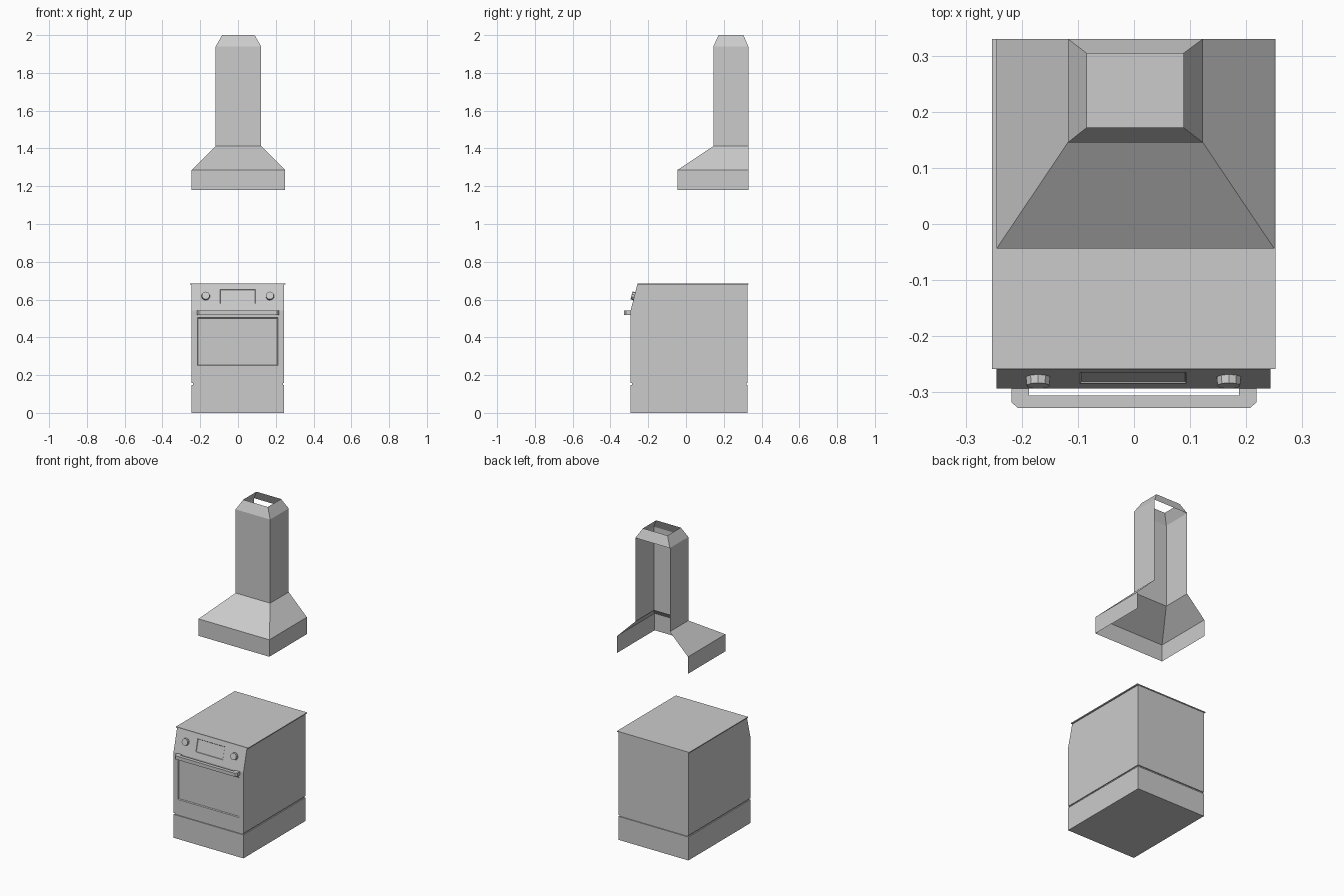
import bpy, bmesh
from mathutils import Matrix, Vector
from math import atan2, pi

if "Cube" in bpy.data.objects:
    bpy.data.objects.remove(bpy.data.objects["Cube"])


def finish(bm, name, recalc=True):
    if recalc:
        bmesh.ops.recalc_face_normals(bm, faces=bm.faces)
    me = bpy.data.meshes.new(name)
    bm.to_mesh(me)
    bm.free()
    ob = bpy.data.objects.new(name, me)
    bpy.context.collection.objects.link(ob)
    return ob


def box(name, lo, hi):
    bm = bmesh.new()
    lo, hi = Vector(lo), Vector(hi)
    bmesh.ops.create_cube(bm, size=1, matrix=Matrix.Translation((lo + hi) / 2)
                          @ Matrix.Diagonal((*(hi - lo), 1)))
    return finish(bm, name)


def prism(points, offset):
    bm = bmesh.new()
    face = bm.faces.new([bm.verts.new(p) for p in points])
    new = bmesh.ops.extrude_face_region(bm, geom=[face], use_keep_orig=True)["geom"]
    bmesh.ops.translate(bm, vec=offset, verts=[g for g in new if isinstance(g, bmesh.types.BMVert)])
    bmesh.ops.recalc_face_normals(bm, faces=bm.faces)
    return bm


# Stove dimensions
X0, X1 = -0.245, 0.243
FRONT, BACK = -0.293, 0.326
Z_BEND, Z_TOP, Y_TOP = 0.542, 0.680, -0.258


def front_y(z):
    return FRONT + max(0, z - Z_BEND) * (Y_TOP - FRONT) / (Z_TOP - Z_BEND)


def recess(bm, face, x, z, rim, depth):
    # Cut a rectangular sunken panel into a front face
    cz = face.calc_center_median().z
    bmesh.ops.inset_individual(bm, faces=[face], thickness=0.01)
    for v in face.verts:
        v.co.x = x[0] if v.co.x < 0 else x[1]
        v.co.z = z[0] if v.co.z < cz else z[1]
        v.co.y = front_y(v.co.z)
    bmesh.ops.inset_individual(bm, faces=[face], thickness=rim, depth=-depth)


# Oven body with sloped control panel
profile = [(FRONT, 0.157), (FRONT, Z_BEND), (Y_TOP, Z_TOP), (BACK, Z_TOP), (BACK, 0.157)]
bm = prism([(X0, y, z) for y, z in profile], (X1 - X0, 0, 0))
fronts = sorted((f for f in bm.faces if f.normal.y < -0.5),
                key=lambda f: f.calc_center_median().z)
recess(bm, fronts[0], (-0.215, 0.212), (0.250, 0.504), 0.006, 0.005)
recess(bm, fronts[1], (-0.096, 0.093), (0.578, 0.654), 0.003, 0.003)
finish(bm, "oven_body", recalc=False)

# Drawer, recessed gap and cooktop
box("drawer", (X0, FRONT, 0), (X1, BACK, 0.148))
box("drawer_gap", (X0 + 0.006, FRONT + 0.006, 0.148), (X1 - 0.006, BACK - 0.006, 0.157))
box("cooktop", (-0.253, Y_TOP, Z_TOP), (0.252, 0.33, 0.686))

# Door handle, a U-shaped bar with clipped corners
half = [(0.187, FRONT), (0.218, FRONT), (0.218, -0.318), (0.207, -0.328)]
outline = half + [(-x, y) for x, y in reversed(half)] + [(-0.187, -0.306), (0.187, -0.306)]
finish(prism([(x, y, 0.519) for x, y in outline], (0, 0, 0.022)), "door_handle")

# Knobs, standing square to the control panel
tilt = atan2(Y_TOP - FRONT, Z_TOP - Z_BEND)
for name, x in (("knob_left", -0.171), ("knob_right", 0.169)):
    bm = bmesh.new()
    bmesh.ops.create_cone(bm, cap_ends=True, segments=10, radius1=0.023, radius2=0.021, depth=0.018,
                          matrix=Matrix.Translation((x, front_y(0.618), 0.618))
                          @ Matrix.Rotation(pi / 2 - tilt, 4, 'X')
                          @ Matrix.Translation((0, 0, 0.006)))
    finish(bm, name)

# Extractor hood: thin shell, open at the back, bottom and top
bm = bmesh.new()
rings = []
for x0, x1, y0, y1, z in [(-0.245, 0.250, -0.044, 0.33, 1.18), (-0.245, 0.250, -0.044, 0.33, 1.287),
                          (-0.118, 0.123, 0.145, 0.33, 1.412), (-0.118, 0.123, 0.145, 0.33, 1.94),
                          (-0.084, 0.088, 0.172, 0.304, 2.0)]:
    rings.append([bm.verts.new(p) for p in
                  ((x0, y1, z), (x0, y0, z), (x1, y0, z), (x1, y1, z))])
for k in range(4):
    a, b = rings[k], rings[k + 1]
    for i in range(4 if k == 3 else 3):  # only the cap has a back face
        j = (i + 1) % 4
        bm.faces.new((a[i], a[j], b[j], b[i]))
finish(bm, "extractor_hood", recalc=False)
